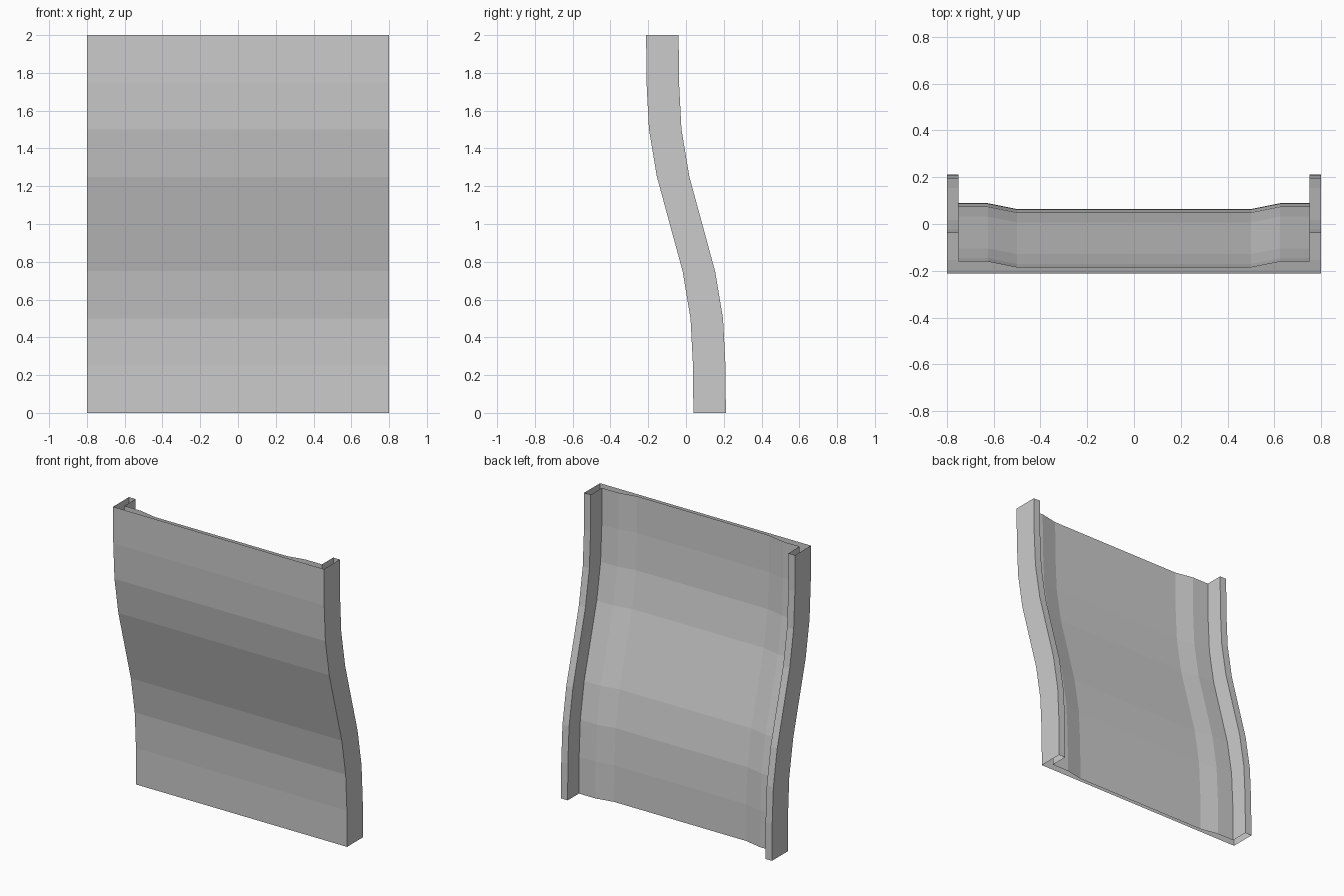
import bpy, bmesh

if "Cube" in bpy.data.objects:
    bpy.data.objects.remove(bpy.data.objects["Cube"])

# Curved panel: a hollow channel section swept up an S-shaped path, ends open
half_path = [(0.0, 0.125), (0.25, 0.123), (0.5, 0.110), (0.75, 0.068)]
path = half_path + [(1.0, 0.0)] + [(2 - z, -y) for z, y in reversed(half_path)]

# Right half of the channel section (x, y from the front face), from front to back
D = 0.086
half = [(0.8, -D), (0.8, D), (0.75, D), (0.75, -D + 0.05),
        (0.625, -D + 0.05), (0.5, -D + 0.025)]
section = half + [(-x, y) for x, y in reversed(half)]

bm = bmesh.new()
rings = [[bm.verts.new((x, y + off, z)) for x, y in section] for z, off in path]
n = len(section)
for low, high in zip(rings, rings[1:]):
    for i in range(n):
        j = (i + 1) % n
        bm.faces.new((low[i], low[j], high[j], high[i]))

mesh = bpy.data.meshes.new("curved_panel")
bm.to_mesh(mesh)
bm.free()
panel = bpy.data.objects.new("curved_panel", mesh)
bpy.context.collection.objects.link(panel)
